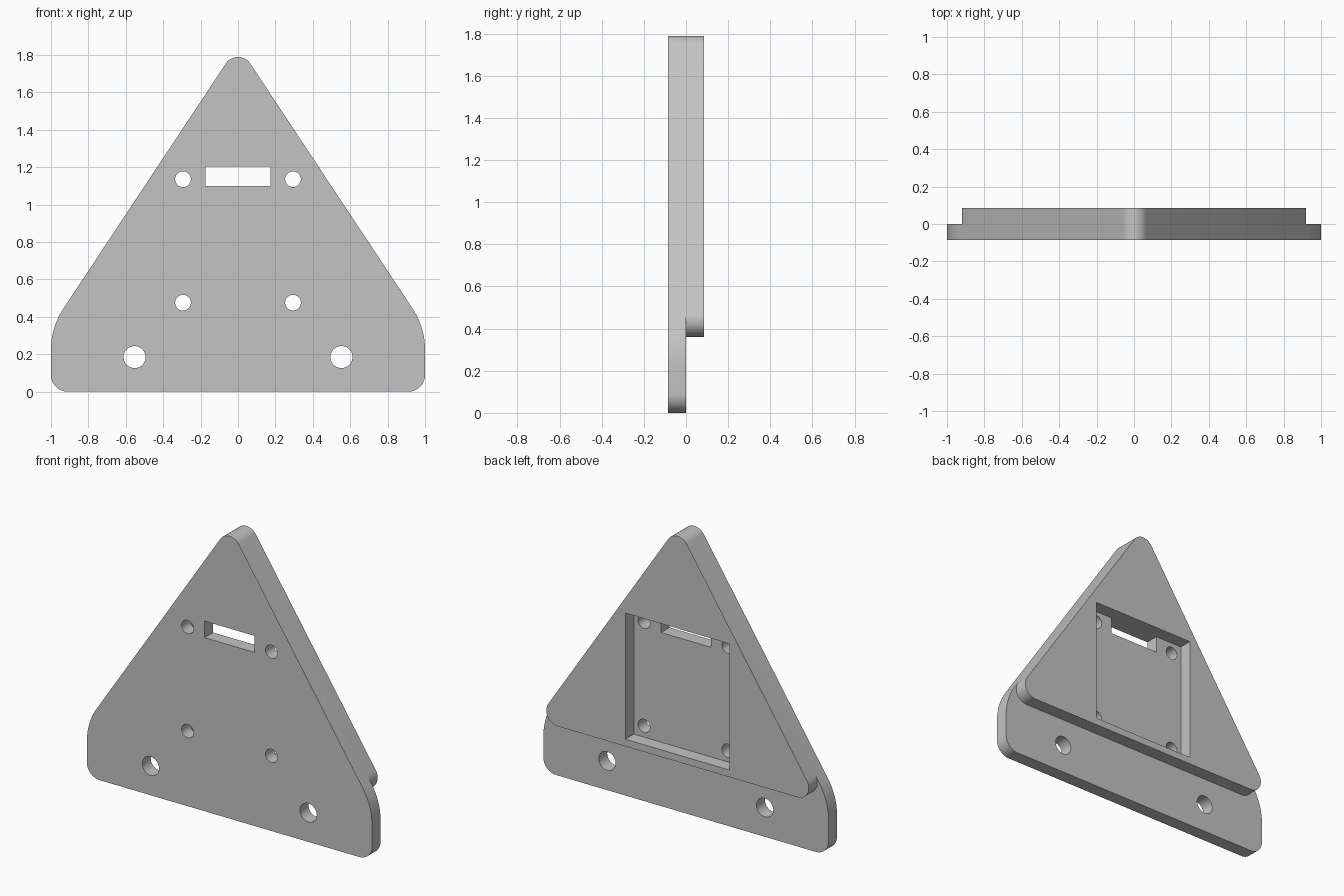
import bpy, bmesh, math
from mathutils import Vector

if "Cube" in bpy.data.objects:
    bpy.data.objects.remove(bpy.data.objects["Cube"], do_unlink=True)

HALF = 0.085            # half of the plate thickness
APEX, SLOPE = 1.853, 1.509   # sharp apex height and side steepness


def side_x(z):
    return (APEX - z) / SLOPE


def fillet(prev, corner, nxt, radius, steps=14):
    """Points of an arc rounding one corner."""
    c = Vector(corner)
    a, b = (Vector(prev) - c).normalized(), (Vector(nxt) - c).normalized()
    half = a.angle(b) / 2
    centre = c + (a + b).normalized() * radius / math.sin(half)
    start = c + a * radius / math.tan(half) - centre
    end = c + b * radius / math.tan(half) - centre
    turn = start.angle_signed(end)
    pts = []
    for i in range(steps + 1):
        t = -turn * i / steps
        pts.append((centre.x + start.x * math.cos(t) - start.y * math.sin(t),
                    centre.y + start.x * math.sin(t) + start.y * math.cos(t)))
    return pts


def prism(name, pts, y0, y1):
    """Extrude an (x, z) outline along y."""
    bm = bmesh.new()
    face = bm.faces.new([bm.verts.new((x, y0, z)) for x, z in pts])
    new = bmesh.ops.extrude_face_region(bm, geom=[face])["geom"]
    bmesh.ops.translate(bm, vec=(0, y1 - y0, 0),
                        verts=[v for v in new if isinstance(v, bmesh.types.BMVert)])
    bmesh.ops.recalc_face_normals(bm, faces=bm.faces)
    mesh = bpy.data.meshes.new(name)
    bm.to_mesh(mesh)
    bm.free()
    obj = bpy.data.objects.new(name, mesh)
    bpy.context.collection.objects.link(obj)
    return obj


def rect(half_width, z0, z1):
    return [(-half_width, z0), (half_width, z0), (half_width, z1), (-half_width, z1)]


def circle(x, z, r, sides=40):
    return [(x + r * math.cos(2 * math.pi * i / sides),
             z + r * math.sin(2 * math.pi * i / sides)) for i in range(sides)]


# Rounded triangular body
corners = [((0, APEX), 0.078), ((1, APEX - SLOPE), 0.4), ((1, 0), 0.09),
           ((-1, 0), 0.09), ((-1, APEX - SLOPE), 0.4)]
outline = []
for i, (corner, radius) in enumerate(corners):
    outline += fillet(corners[i - 1][0], corner, corners[(i + 1) % len(corners)][0], radius)
body = prism("mounting_plate", outline, -HALF, HALF)

# Step below the raised back triangle, with rounded lower corners
low = 0.36
arc = fillet((0, APEX), (side_x(low), low), (0, low), 0.08)
top = arc[0][1]
step = arc + [(-x, z) for x, z in reversed(arc)]
step += [(-1.2, top), (-1.2, -0.2), (1.2, -0.2), (1.2, top)]
cutters = [prism("step_cutter", step, 0, 0.3)]

# Back pocket, slot and screw holes
cutters.append(prism("pocket_cutter", rect(0.366, 0.405, 1.205), 0, 0.3))
cutters.append(prism("slot_cutter", rect(0.175, 1.1, 1.205), -0.3, 0.04))
for side in (-1, 1):
    for x, z, r in ((0.294, 0.476, 0.042), (0.294, 1.136, 0.042), (0.553, 0.185, 0.059)):
        cutters.append(prism("hole_cutter", circle(side * x, z, r), -0.3, 0.04))

for cutter in cutters:
    cutter.hide_render = True
    mod = body.modifiers.new(cutter.name, "BOOLEAN")
    mod.operation, mod.solver, mod.object = "DIFFERENCE", "EXACT", cutter

# Bake the cuts and drop the helpers
graph = bpy.context.evaluated_depsgraph_get()
result = bpy.data.meshes.new_from_object(body.evaluated_get(graph))
body.modifiers.clear()
body.data = result
for cutter in cutters:
    bpy.data.objects.remove(cutter, do_unlink=True)

# Plain grey material
grey = bpy.data.materials.new("light_grey")
grey.use_nodes = True
colour = (0.55, 0.55, 0.55, 1)
grey.diffuse_color = colour
grey.node_tree.nodes["Principled BSDF"].inputs["Base Color"].default_value = colour
body.data.materials.clear()
body.data.materials.append(grey)

# Smooth the rounded walls, keep the edges crisp
bpy.ops.object.select_all(action="DESELECT")
body.select_set(True)
bpy.context.view_layer.objects.active = body
bpy.ops.object.shade_smooth_by_angle(angle=math.radians(30))
